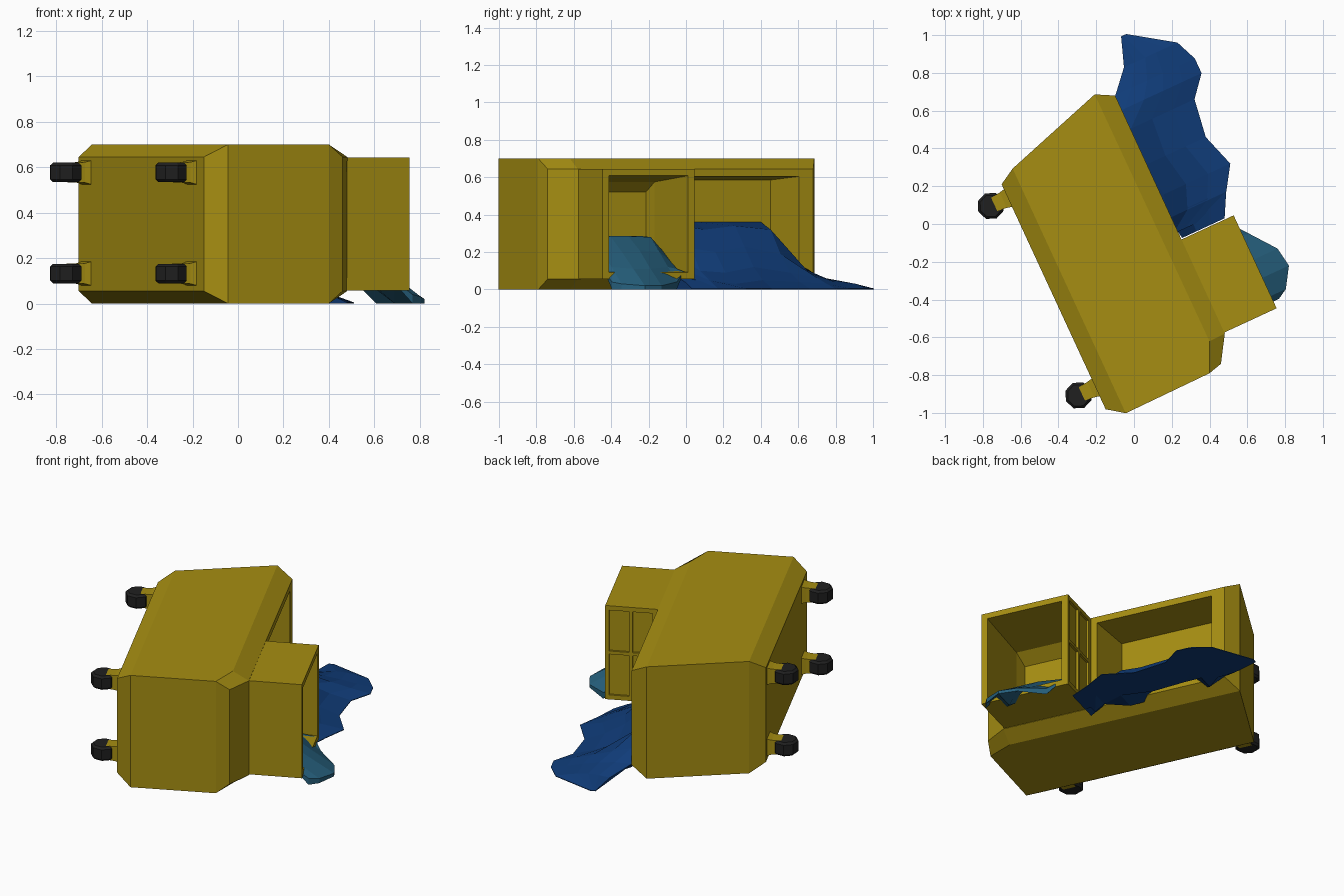
import bpy, bmesh, math
from mathutils import Matrix

# Cart frame: x = along its length, y = from wheels to opening, z = up
TURN = Matrix.Rotation(math.atan2(-0.908, 0.42), 4, 'Z')


def material(name, rgb):
    m = bpy.data.materials.new(name)
    m.diffuse_color = (*rgb, 1)
    return m


YELLOW = material("mustard_yellow", (0.38, 0.27, 0.006))
BLACK = material("wheel_black", (0.014, 0.014, 0.014))
BLUE = material("dark_blue", (0.005, 0.045, 0.19))
TEAL = material("teal_blue", (0.02, 0.12, 0.21))


def finish(name, bm, mat):
    bmesh.ops.recalc_face_normals(bm, faces=bm.faces)
    bm.transform(TURN)
    me = bpy.data.meshes.new(name)
    bm.to_mesh(me)
    bm.free()
    me.materials.append(mat)
    ob = bpy.data.objects.new(name, me)
    bpy.context.collection.objects.link(ob)
    return ob


def loft(name, rings, mat):
    """Closed solid through rings with equal point counts."""
    bm = bmesh.new()
    vs = [[bm.verts.new(p) for p in r] for r in rings]
    n = len(vs[0])
    for a, b in zip(vs, vs[1:]):
        for i in range(n):
            j = (i + 1) % n
            bm.faces.new((a[i], a[j], b[j], b[i]))
    bm.faces.new(vs[0])
    bm.faces.new(vs[-1])
    return finish(name, bm, mat)


def rect(v, u0, u1, z0, z1):
    return [(u0, v, z0), (u1, v, z0), (u1, v, z1), (u0, v, z1)]


def boolean(target, tool, op):
    tool.hide_render = True
    mod = target.modifiers.new("cut", 'BOOLEAN')
    mod.object, mod.operation, mod.solver = tool, op, 'EXACT'
    bpy.context.view_layer.objects.active = target
    bpy.ops.object.modifier_apply(modifier=mod.name)
    bpy.data.objects.remove(tool)


# Body: bevelled tub with sloping nose
levels = [
    ([(-0.485, -0.548), (0.66, -0.548), (0.827, -0.548)], 0.055, 0.645),
    ([(-0.536, -0.46), (0.70, -0.46), (0.891, -0.46)], 0.0, 0.70),
    ([(-0.71, 0.099), (0.731, 0.102), (0.885, 0.031)], 0.0, 0.70),
    ([(-0.659, 0.195), (0.728, 0.193), (0.865, 0.107)], 0.055, 0.645)]
body = loft("cart_body", [[(u, v, lo) for u, v in pts] +
                          [(u, v, hi) for u, v in reversed(pts)]
                          for pts, lo, hi in levels], YELLOW)

# Raised box section
boolean(body, loft("box_section", [rect(0.0, 0.18, 0.722, 0.057, 0.643),
                                   rect(0.498, 0.18, 0.722, 0.057, 0.643)], YELLOW), 'UNION')
# Hollow of the bed
boolean(body, loft("bed_cutter", [rect(-0.05, -0.52, 0.10, 0.115, 0.585),
                                  rect(0.195, -0.577, 0.14, 0.095, 0.605),
                                  rect(0.25, -0.577, 0.14, 0.095, 0.605)], YELLOW), 'DIFFERENCE')
# Hollow of the box section
boolean(body, loft("box_cutter", [rect(0.05, 0.26, 0.66, 0.18, 0.52),
                                  rect(0.13, 0.245, 0.675, 0.125, 0.575),
                                  rect(0.498, 0.22, 0.685, 0.092, 0.608),
                                  rect(0.55, 0.22, 0.685, 0.092, 0.608)], YELLOW), 'DIFFERENCE')
# Four recessed panels on the box wall facing the bed
for v0, v1 in ((0.225, 0.34), (0.36, 0.475)):
    for z0, z1 in ((0.085, 0.34), (0.36, 0.615)):
        boolean(body, loft("panel_cutter", [rect(v0, 0.1, 0.193, z0, z1),
                                            rect(v1, 0.1, 0.193, z0, z1)], YELLOW), 'DIFFERENCE')

# Casters
for i, u in enumerate((-0.405, 0.70)):
    for j, z in enumerate((0.132, 0.577)):
        tag = f"{i}{j}"
        loft("caster_fork_" + tag,
             [rect(-0.53, u - 0.055, u + 0.055, z - 0.057, z + 0.057),
              rect(-0.575, u - 0.045, u + 0.045, z - 0.045, z + 0.045),
              rect(-0.655, u - 0.035, u + 0.035, z - 0.042, z + 0.042)], YELLOW)
        bm = bmesh.new()
        bmesh.ops.create_cone(bm, cap_ends=True, segments=8, radius1=0.073, radius2=0.073,
                              depth=0.086, matrix=Matrix.Translation((u, -0.648, z)))
        rim = [e for e in bm.edges if abs(e.verts[0].co.z - e.verts[1].co.z) < 1e-4]
        bmesh.ops.bevel(bm, geom=rim, offset=0.012, segments=1, affect='EDGES')
        finish("caster_wheel_" + tag, bm, BLACK)


def heap(name, columns, lip, mat):
    """Spilled cloth: columns of (u, v_in, v_out, heights); underside lies on the cart or ground."""
    rings = []
    for u, v_in, v_out, heights in columns:
        n = len(heights) - 1
        top = [(u, v_in + (v_out - v_in) * k / n, h) for k, h in enumerate(heights)]
        under = [(u, v, min(h - 0.004, 0.1 if v < lip else 0.001)) for _, v, h in reversed(top)]
        rings.append(top + under)
    return loft(name, rings, mat)


# Blue cloth spilling from the bed
heap("blue_cloth", [
    (0.135, -0.04, 0.30, (0.36, 0.34, 0.27, 0.18, 0.11, 0.07)),
    (0.05, -0.05, 0.515, (0.36, 0.34, 0.22, 0.10, 0.05, 0.005)),
    (-0.076, -0.05, 0.597, (0.36, 0.32, 0.20, 0.09, 0.03, 0.005)),
    (-0.258, -0.05, 0.538, (0.36, 0.34, 0.23, 0.12, 0.05, 0.005)),
    (-0.465, -0.05, 0.568, (0.36, 0.32, 0.19, 0.09, 0.04, 0.005)),
    (-0.575, 0.10, 0.66, (0.16, 0.12, 0.09, 0.06, 0.03, 0.005)),
    (-0.66, 0.197, 0.66, (0.06, 0.065, 0.055, 0.04, 0.02, 0.005)),
    (-0.775, 0.30, 0.612, (0.02, 0.03, 0.035, 0.03, 0.02, 0.005)),
    (-0.93, 0.355, 0.385, (0.005,) * 6)], 0.2, BLUE)
# Cloth corner beside the box section
heap("blue_cloth_corner", [
    (0.174, 0.20, 0.448, (0.08, 0.06, 0.04, 0.005)),
    (0.04, 0.18, 0.52, (0.20, 0.10, 0.05, 0.005))], 0.2, BLUE)

# Teal cloth spilling from the box section
heap("teal_cloth", [
    (0.235, 0.14, 0.48, (0.22, 0.20, 0.15, 0.11, 0.096)),
    (0.30, 0.09, 0.53, (0.285, 0.28, 0.20, 0.12, 0.04)),
    (0.437, 0.07, 0.635, (0.285, 0.285, 0.21, 0.11, 0.02)),
    (0.544, 0.07, 0.652, (0.285, 0.285, 0.20, 0.11, 0.02)),
    (0.65, 0.08, 0.585, (0.285, 0.27, 0.20, 0.12, 0.03)),
    (0.682, 0.14, 0.53, (0.27, 0.24, 0.17, 0.11, 0.04))], 0.5, TEAL)
